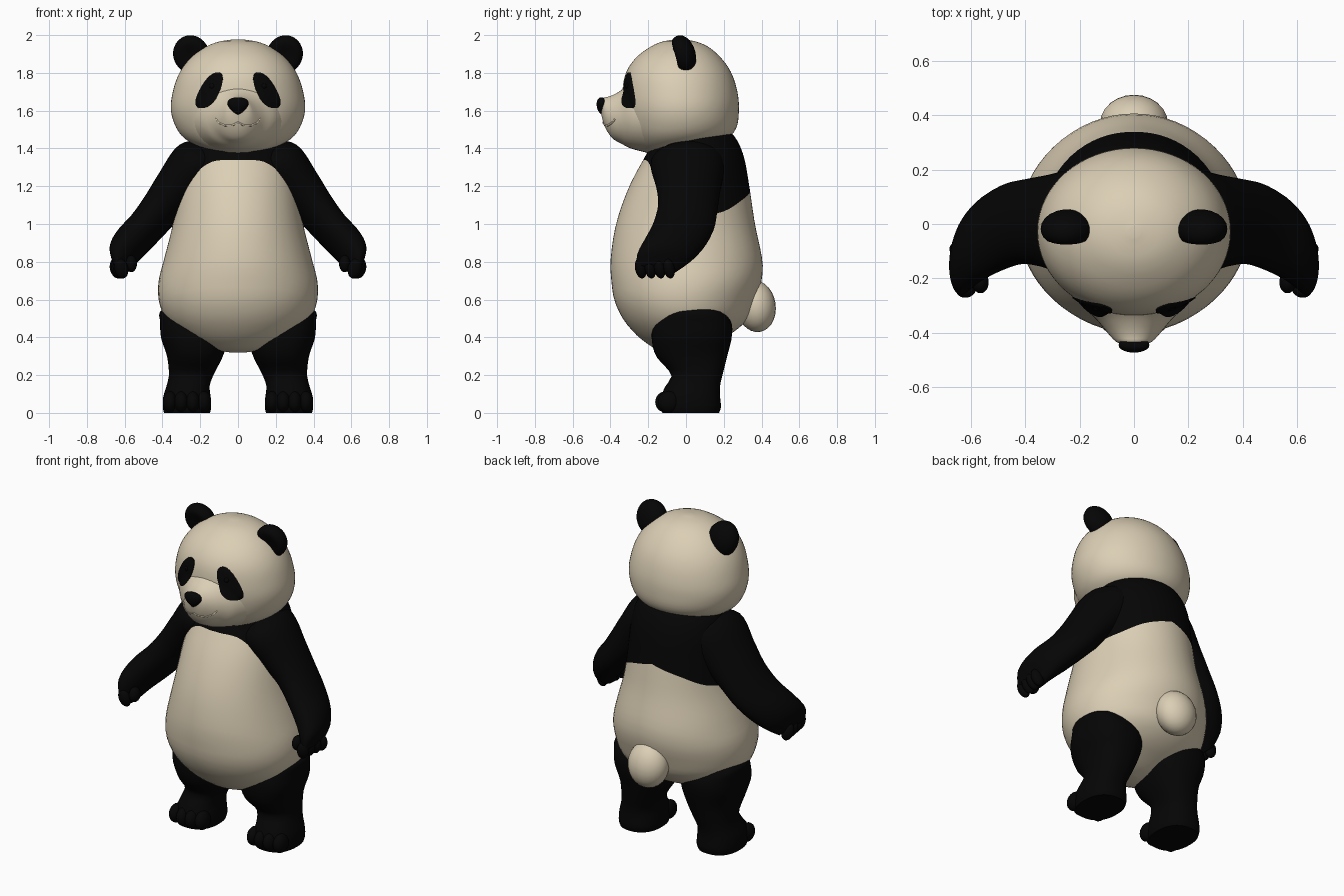
import bpy, bmesh
from math import sin, cos, pi, copysign
from mathutils import Vector, Euler
from mathutils.bvhtree import BVHTree

if "Cube" in bpy.data.objects:
    bpy.data.objects.remove(bpy.data.objects["Cube"])


def material(name, rgb):
    m = bpy.data.materials.new(name)
    m.use_nodes = True
    m.diffuse_color = (*rgb, 1)
    shader = m.node_tree.nodes["Principled BSDF"]
    shader.inputs["Base Color"].default_value = (*rgb, 1)
    shader.inputs["Roughness"].default_value = 0.8
    return m


CREAM = material("cream fur", (0.71, 0.62, 0.46))
BLACK = material("black fur", (0.0015, 0.0015, 0.0015))


def finish(name, bm, mats, angle=60):
    bmesh.ops.recalc_face_normals(bm, faces=bm.faces)
    mesh = bpy.data.meshes.new(name)
    bm.to_mesh(mesh)
    bm.free()
    for m in mats:
        mesh.materials.append(m)
    ob = bpy.data.objects.new(name, mesh)
    bpy.context.collection.objects.link(ob)
    bpy.ops.object.select_all(action="DESELECT")
    ob.select_set(True)
    bpy.context.view_layer.objects.active = ob
    bpy.ops.object.shade_smooth_by_angle(angle=angle * pi / 180)
    return ob


def skin(name, rows, mats, split=0):
    """Closed skin over rings of points; bands from 'split' up use material 1."""
    bm = bmesh.new()
    rings = [[bm.verts.new(p) for p in row] for row in rows]
    n = len(rings[0])
    for j in range(len(rings) - 1):
        for i in range(n):
            k = (i + 1) % n
            f = bm.faces.new((rings[j][i], rings[j][k], rings[j + 1][k], rings[j + 1][i]))
            f.material_index = int(bool(split) and j >= split)
    bm.faces.new(rings[0])
    bm.faces.new(rings[-1]).material_index = int(bool(split))
    return finish(name, bm, mats)


def interp(table, key):
    """Smooth curve through table rows, whose first entry is the key."""
    last = len(table) - 1
    i = max(j for j in range(last) if j == 0 or table[j][0] <= key)
    a, b = table[i], table[i + 1]
    p, q = table[max(i - 1, 0)], table[min(i + 2, last)]
    h = b[0] - a[0]
    t = (key - a[0]) / h
    out = []
    for c in range(1, len(a)):
        ma = (b[c] - p[c]) / (b[0] - p[0]) * h
        mb = (q[c] - a[c]) / (q[0] - a[0]) * h
        d = b[c] - a[c]
        out.append(a[c] + t * ma + t * t * (3 * d - 2 * ma - mb) + t ** 3 * (ma + mb - 2 * d))
    return out


def ring(center, u, v, n=40, power=1.0):
    def s(w):
        return copysign(abs(w) ** power, w)
    angles = [2 * pi * i / n for i in range(n)]
    return [Vector(center) + Vector(u) * s(sin(a)) - Vector(v) * s(cos(a)) for a in angles]


def loft(name, table, section, mat, steps=28):
    k0, k1 = table[0][0], table[-1][0]
    keys = [k0 + (k1 - k0) * (1 - cos(pi * i / steps)) / 2 for i in range(steps + 1)]
    return skin(name, [section(k, *interp(table, k)) for k in keys], [mat])


def ball(name, loc, radii, mat, rot=(0, 0, 0), shape=None):
    bm = bmesh.new()
    bmesh.ops.create_uvsphere(bm, u_segments=24, v_segments=14, radius=1)
    turn = Euler(rot).to_matrix()
    for v in bm.verts:
        if shape:
            shape(v.co)
        v.co = turn @ (v.co * Vector(radii)) + Vector(loc)
    return finish(name, bm, [mat])


def upright(z, rx, front, back):
    return ring((0, (front + back) / 2, z), (rx, 0, 0), (0, (back - front) / 2, 0), 64)


# Torso: height, half width, front, back; the yoke edge follows its own line
TORSO = [(.32, .04, -.08, 0), (.335, .14, -.15, .06), (.37, .23, -.21, .14),
         (.42, .31, -.27, .24), (.5, .385, -.335, .33), (.6, .42, -.38, .37),
         (.7, .42, -.395, .4), (.8, .395, -.4, .405), (1, .345, -.37, .365),
         (1.2, .315, -.3, .335), (1.36, .29, -.215, .305), (1.46, .25, -.16, .26),
         (1.52, .18, -.1, .2)]
YOKE = [(0, 1.34), (30, 1.325), (60, 1.21), (90, 1.05), (120, 1.06), (150, 1.13), (180, 1.18)]
N, LOW, HIGH = 64, 26, 14
rows = []
for j in range(LOW + HIGH + 1):
    row = []
    for i in range(N):
        deg = 360 * i / N
        edge = interp(YOKE, min(deg, 360 - deg))[0]
        if j <= LOW:
            z = .32 + (edge - .32) * (1 - cos(pi / 2 * j / LOW))
        else:
            z = edge + (1.52 - edge) * (j - LOW) / HIGH
        row.append(upright(z, *interp(TORSO, z))[i])
    rows.append(row)
skin("torso", rows, [CREAM, BLACK], LOW)

# Head and snout
HEAD = [(1.38, .07, -.22, -.06), (1.395, .165, -.25, .08), (1.44, .265, -.285, .2),
        (1.5, .322, -.315, .262), (1.6, .355, -.335, .28), (1.7, .345, -.337, .272),
        (1.8, .31, -.318, .24), (1.88, .25, -.265, .185), (1.94, .168, -.185, .115),
        (1.967, .095, -.12, .05), (1.978, .02, -.05, -.01)]
head = loft("head", HEAD, upright, CREAM, 36)
SNOUT = [(.2, 1.575, .265, .2), (.3, 1.573, .195, .17), (.345, 1.567, .145, .14),
         (.385, 1.567, .11, .117), (.415, 1.58, .085, .093), (.437, 1.6, .06, .066),
         (.45, 1.61, .02, .025)]
snout = loft("snout", SNOUT,
             lambda k, z, rx, rz: ring((0, -k, z), (rx, 0, 0), (0, 0, rz)), CREAM)


def triangle_nose(co):
    co.x *= 0.8 + 0.42 * co.z


ball("nose", (0, -.441, 1.623), (.064, .031, .049), BLACK, (.25, 0, 0), triangle_nose)

# Surface lookup for face details, cast from the front
trees = []
for ob in (head, snout):
    trees.append(BVHTree.FromPolygons([v.co for v in ob.data.vertices],
                                      [p.vertices for p in ob.data.polygons]))


def on_face(x, z, lift):
    hits = [t.ray_cast(Vector((x, -2, z)), Vector((0, 1, 0)))[0] for t in trees]
    y = min(h.y for h in hits if h)
    return Vector((x, y - lift, z))


# Smiling mouth, a raised lip line
smile = bpy.data.curves.new("mouth", "CURVE")
smile.dimensions = "3D"
smile.bevel_depth = 0.005
smile.bevel_resolution = 2
smile.materials.append(CREAM)
half = [(0, 1.538), (.03, 1.523), (.07, 1.522), (.1, 1.536), (.118, 1.557)]
path = [(-x, z) for x, z in half[:0:-1]] + half
sp = smile.splines.new("POLY")
sp.points.add(len(path) - 1)
for pt, (x, z) in zip(sp.points, path):
    pt.co = (*on_face(x, z, 0), 1)
bpy.context.collection.objects.link(bpy.data.objects.new("mouth", smile))


def cupped(co):
    if co.y < 0:
        co.y *= 1 - 0.5 * max(0, 1 - 1.4 * (co.x ** 2 + co.z ** 2))


# Limb tables: key, centre, half sizes
LEG = [(0, .27, .025, .122, .15), (.03, .27, .025, .128, .16), (.09, .27, .025, .125, .155),
       (.14, .265, .035, .114, .145), (.2, .248, .058, .118, .135), (.3, .228, .03, .148, .188),
       (.4, .23, .03, .178, .212), (.48, .238, .037, .174, .202), (.54, .27, .04, .14, .15),
       (.58, .27, .04, .06, .06)]
ARM = [(0, .1, .04, 1.385, .11, .14), (.15, .2, .01, 1.325, .147, .195),
       (.35, .32, .012, 1.187, .128, .168), (.5, .4, .01, 1.09, .11, .155),
       (.65, .482, -.012, .99, .1, .157), (.8, .566, -.06, .9, .098, .152),
       (.92, .618, -.115, .825, .08, .138), (1, .627, -.155, .76, .045, .105)]

for side, s in (("left", 1), ("right", -1)):
    # Ear and eye patch
    ball(side + "_ear", (s * .247, -.017, 1.897), (.096, .068, .105), BLACK,
         (.27, s * .3, s * .1), cupped)
    patch = []
    for r, lift in ((.05, .007), (.4, .007), (.75, .007), (1, .006), (1.02, -.02)):
        loop = []
        for p in ring((0, 0, 0), (.055 * r, 0, 0), (0, 0, .105 * r), 28, .85):
            wide = p.x * (1 - p.z)
            loop.append(on_face(s * (.15 + wide - .4 * p.z), 1.708 + .9 * p.z, lift))
        patch.append(loop)
    skin(side + "_eye_patch", patch, [BLACK])
    ball(side + "_eye", on_face(s * .135, 1.73, -.006), (.018, .018, .018), BLACK)

    # Arm, its outer edge swung forward, with fingers and thumb
    loft(side + "_arm", ARM, lambda k, x, y, z, a, b: ring(
        (s * x, y, z), (s * .78 * a, -.5 * k * a, .62 * a), (0, b, 0)), BLACK)
    for i in range(4):
        ball(f"{side}_finger_{i + 1}", (s * (.618 + .008 * i), -.24 + .05 * i, .765),
             (.036, .03, .055), BLACK, (.2, s * .25, 0))
    ball(side + "_thumb", (s * .565, -.215, .79), (.03, .04, .045), BLACK)

    # Leg and toes
    loft(side + "_leg", LEG, lambda z, x, y, a, b: ring(
        (s * x, y, z), (s * a, 0, 0), (0, b, 0), 40, .85), BLACK)
    for i in range(4):
        ball(f"{side}_toe_{i + 1}", (s * (.18 + .06 * i), -.112 + .014 * abs(i - 1.5), .058),
             (.038, .058, .057), BLACK)

# Tail
ball("tail", (0, .37, .565), (.125, .105, .138), CREAM, (.15, 0, 0))
